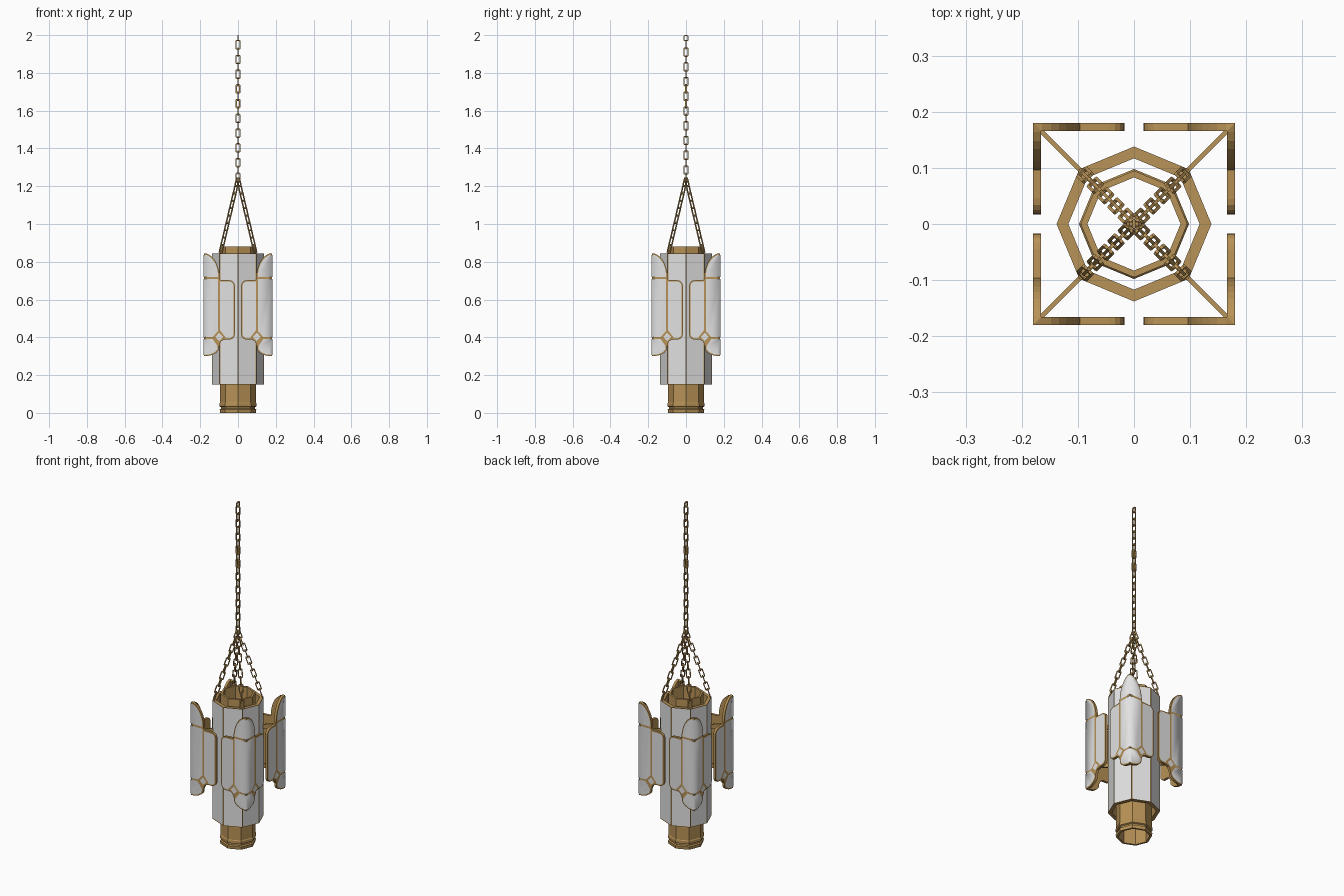
import bpy, bmesh, math
from mathutils import Vector, Matrix

if "Cube" in bpy.data.objects:
    bpy.data.objects.remove(bpy.data.objects["Cube"])


def material(name, rgb):
    m = bpy.data.materials.new(name)
    m.diffuse_color = (*rgb, 1)
    m.use_nodes = True
    m.node_tree.nodes["Principled BSDF"].inputs["Base Color"].default_value = m.diffuse_color
    return m


BRONZE = material("bronze", (0.48, 0.29, 0.095))
GLASS = material("pale_glass", (0.76, 0.76, 0.76))


def finish(bm, name, mats, smooth=False, normals=True):
    if normals:
        bmesh.ops.recalc_face_normals(bm, faces=bm.faces)
    for f in bm.faces:
        f.smooth = smooth
    me = bpy.data.meshes.new(name)
    bm.to_mesh(me)
    bm.free()
    for m in mats:
        me.materials.append(m)
    ob = bpy.data.objects.new(name, me)
    bpy.context.collection.objects.link(ob)
    return ob


def lathe(profile, sides=8):
    """Closed (radius, z) profile turned into an open-ended faceted tube."""
    bm = bmesh.new()
    rings = []
    for i in range(sides):
        a = 2 * math.pi * i / sides
        rings.append([bm.verts.new((r * math.cos(a), r * math.sin(a), z)) for r, z in profile])
    n = len(profile)
    for i in range(sides):
        p, q = rings[i], rings[(i + 1) % sides]
        for j in range(n):
            k = (j + 1) % n
            bm.faces.new((p[j], q[j], q[k], p[k]))
    bmesh.ops.recalc_face_normals(bm, faces=bm.faces)
    return bm


# Inner octagonal tube with moulded foot
finish(lathe([(0.095, 0), (0.097, 0.018), (0.089, 0.022), (0.089, 0.03), (0.098, 0.034),
              (0.098, 0.05), (0.095, 0.054), (0.095, 0.88), (0.083, 0.88), (0.083, 0)]),
       "inner_tube", [BRONZE])

# Outer octagonal body, glass panes inset in every side
bm = lathe([(0.138, 0.15), (0.138, 0.845), (0.117, 0.845), (0.117, 0.15)])
sides = [f for f in bm.faces if abs(f.normal.z) < 0.1 and f.calc_center_median().xy.length > 0.12]
bmesh.ops.inset_individual(bm, faces=sides, thickness=0.005, depth=-0.0015)
for f in sides:
    f.material_index = 1
finish(bm, "lantern_body", [BRONZE, GLASS])


def arc(cx, cz, rx, rz, a0, a1, n):
    out = []
    for i in range(n + 1):
        a = math.radians(a0 + (a1 - a0) * i / n)
        out.append((cx + rx * math.cos(a), cz + rz * math.sin(a)))
    return out


C = 0.18  # corner of the folded shields


def fold(u, z, d, flip):
    """u = distance from the fold, d = depth behind the outer face."""
    x = C - (d if u == 0 else u)
    y = -(C - d)
    return (-y, -x, z) if flip else (x, y, z)


# Half outlines of the shield and its panes, from the fold outward
SHIELD = (arc(0, 0.345, 0.080, 0.045, -90, 10, 7) + [(0.092, 0.382), (0.11, 0.388)]
          + arc(0.135, 0.418, 0.028, 0.03, -90, 0, 4) + arc(0.135, 0.672, 0.028, 0.03, 0, 90, 4)
          + [(0.084, 0.705)] + arc(0, 0.71, 0.083, 0.135, 0, 90, 8))
SHIELD[0], SHIELD[-1] = (0, 0.30), (0, 0.845)
TOP = arc(0, 0.719, 0.075, 0.118, 0, 90, 8)
TOP[-1] = (0, 0.837)
TOP = [(0, 0.719)] + TOP
MAIN = [(0, 0.40), (0.047, 0.403), (0.075, 0.433), (0.075, 0.708), (0, 0.708)]
LOW = arc(0, 0.347, 0.073, 0.04, -90, 10, 7) + [(0.045, 0.392), (0, 0.392)]
LOW[0] = (0, 0.307)
SIDE = ([(0.086, 0.436), (0.113, 0.402), (0.115, 0.396)] + arc(0.134, 0.418, 0.022, 0.022, -90, 0, 4)
        + arc(0.134, 0.672, 0.022, 0.023, 0, 90, 4) + [(0.086, 0.695)])
DIAMOND = [(0.08, 0.380), (0.101, 0.402), (0.08, 0.424), (0.059, 0.402)]


def add_prism(bm, pts, d0, d1, flip):
    a = [bm.verts.new(fold(u, z, d0, flip)) for u, z in pts]
    b = [bm.verts.new(fold(u, z, d1, flip)) for u, z in pts]
    bm.faces.new(a)
    bm.faces.new(b)
    n = len(pts)
    for i in range(n):
        k = (i + 1) % n
        if pts[i][0] == 0 and pts[k][0] == 0:
            continue  # open along the fold, where the halves meet
        bm.faces.new((a[i], a[k], b[k], b[i]))


def add_pane(bm, pts, d, flip):
    f = bm.faces.new([bm.verts.new(fold(u, z, d, flip)) for u, z in pts])
    f.normal_update()
    outward = Vector((1, 0, 0)) if flip else Vector((0, -1, 0))
    if f.normal.dot(outward) < 0:
        f.normal_flip()


# Four folded corner shields with their glass and struts
for k in range(4):
    turn = Matrix.Rotation(k * math.pi / 2, 4, 'Z')
    frame, glass = bmesh.new(), bmesh.new()
    for flip in (False, True):
        add_prism(frame, SHIELD, 0, 0.014, flip)
        for pane in (TOP, MAIN, LOW, SIDE, DIAMOND):
            add_pane(glass, pane, -0.0015, flip)
    for b in (frame, glass):
        bmesh.ops.remove_doubles(b, verts=b.verts, dist=1e-5)
    finish(frame, f"corner_shield_{k}", [BRONZE]).matrix_world = turn
    finish(glass, f"corner_glass_{k}", [GLASS], True, False).matrix_world = turn

    strut = bmesh.new()
    for z in (0.44, 0.67):
        place = (Matrix.Rotation(-math.pi / 4, 4, 'Z') @ Matrix.Translation((0.166, 0, z))
                 @ Matrix.Diagonal((0.150, 0.008, 0.025, 1)))
        bmesh.ops.create_cube(strut, size=1, matrix=place)
    finish(strut, f"corner_strut_{k}", [BRONZE]).matrix_world = turn


def add_link(bm, centre, along, side, length=0.05, width=0.026, wire=0.0055):
    """Chamfered rectangular chain link with a square wire section."""
    along, side = along.normalized(), side.normalized()
    across = along.cross(side)
    rings = []
    for inset, off in ((0, -1), (0, 1), (wire, 1), (wire, -1)):
        w, l = width / 2 - inset, length / 2 - inset
        c = 0.35 * w
        pts = [(w, l - c), (w - c, l), (c - w, l), (-w, l - c),
               (-w, c - l), (c - w, -l), (w - c, -l), (w, c - l)]
        rings.append([bm.verts.new(centre + side * p + along * q + across * (off * wire / 2))
                      for p, q in pts])
    for j in range(4):
        p, q = rings[j], rings[(j + 1) % 4]
        for i in range(8):
            m = (i + 1) % 8
            bm.faces.new((p[i], p[m], q[m], q[i]))


# Main chain, links alternately turned, two heavier joining links
X, Y, Z = Vector((1, 0, 0)), Vector((0, 1, 0)), Vector((0, 0, 1))
bm = bmesh.new()
for i in range(19):
    heavy = i in (6, 8)
    add_link(bm, Vector((0, 0, 1.949 - 0.039 * i)), Z, Y if i % 2 else X,
             wire=0.009 if heavy else 0.0055)
add_link(bm, Vector((0, 0, 1.984)), Z, Y, length=0.032)
finish(bm, "main_chain", [BRONZE])

# Four sloping chains to the body corners
for k in range(4):
    a = math.pi / 4 + k * math.pi / 2
    foot, head = Vector((0.13 * math.cos(a), 0.13 * math.sin(a), 0.85)), Vector((0, 0, 1.24))
    run = head - foot
    tangent = Vector((-math.sin(a), math.cos(a), 0))
    radial = run.cross(tangent)
    bm = bmesh.new()
    for i in range(10):
        add_link(bm, foot + run * ((i + 0.5) / 10), run, radial if i % 2 else tangent)
    finish(bm, f"hanging_chain_{k}", [BRONZE])
